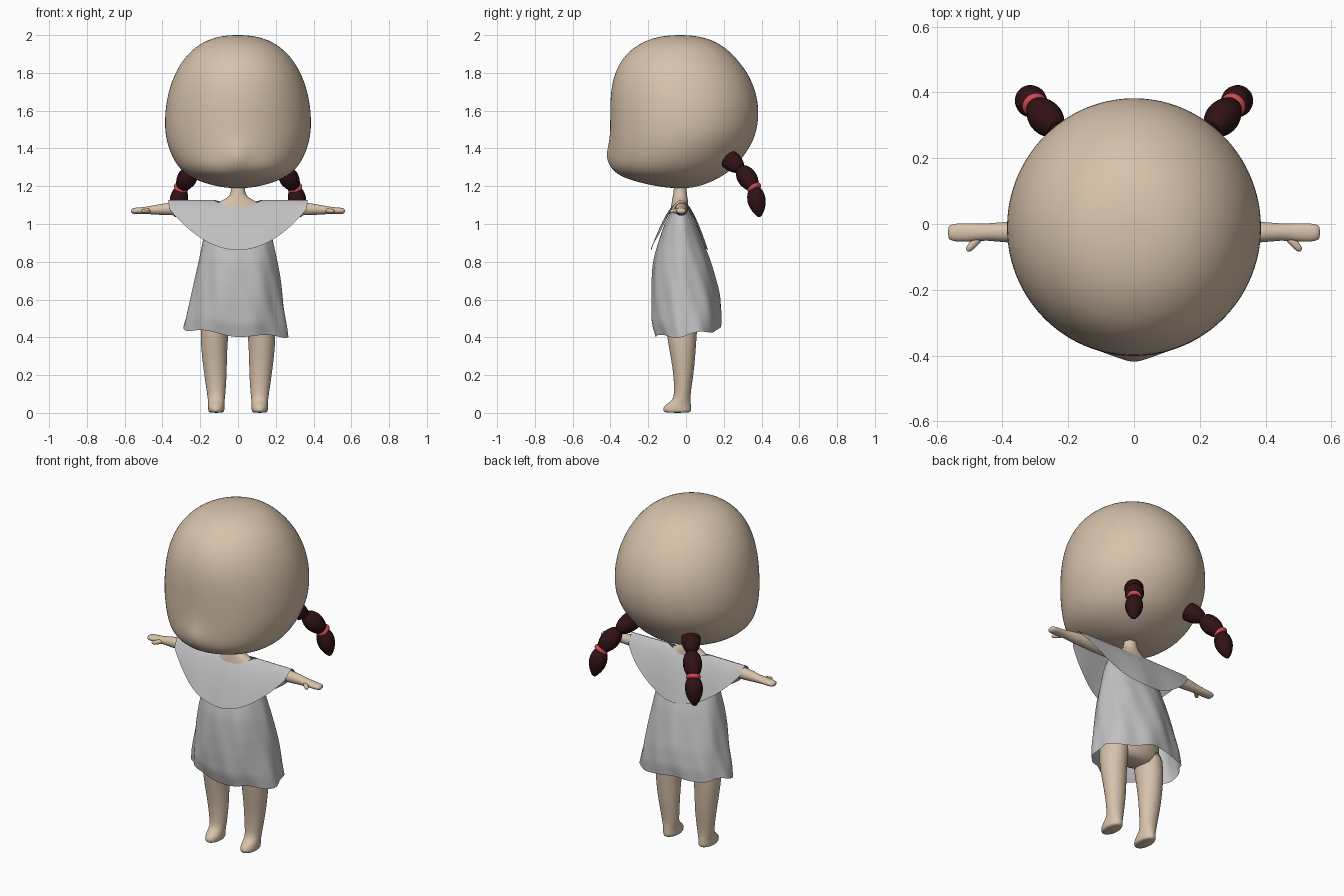
import bpy, bmesh
from math import sin, cos, pi, exp
from mathutils import Vector

cube = bpy.data.objects.get("Cube")
if cube:
    bpy.data.objects.remove(cube)


def material(name, rgb):
    m = bpy.data.materials.new(name)
    m.use_nodes = True
    m.diffuse_color = (*rgb, 1)
    bsdf = next(n for n in m.node_tree.nodes if n.type == 'BSDF_PRINCIPLED')
    bsdf.inputs["Base Color"].default_value = (*rgb, 1)
    return m


SKIN = material("skin", (0.68, 0.54, 0.41))
CLOTH = material("grey cloth", (0.53, 0.53, 0.54))
HAIR = material("dark brown hair", (0.03, 0.006, 0.007))
TIE = material("red hair tie", (0.62, 0.07, 0.09))


def loft(name, rings, mat, closed=True, caps=True, subdiv=1):
    """Skin quads between rows of points; optionally close each row and cap the ends."""
    bm = bmesh.new()
    rows = [[bm.verts.new(p) for p in ring] for ring in rings]
    n = len(rows[0])
    for a, b in zip(rows, rows[1:]):
        for i in range(n if closed else n - 1):
            j = (i + 1) % n
            bm.faces.new((a[i], a[j], b[j], b[i]))
    if caps:
        bm.faces.new(rows[0])
        bm.faces.new(rows[-1])
    bmesh.ops.remove_doubles(bm, verts=bm.verts, dist=0.0005)
    bmesh.ops.recalc_face_normals(bm, faces=bm.faces)
    mesh = bpy.data.meshes.new(name)
    bm.to_mesh(mesh)
    bm.free()
    mesh.materials.append(mat)
    mesh.polygons.foreach_set("use_smooth", [True] * len(mesh.polygons))
    ob = bpy.data.objects.new(name, mesh)
    bpy.context.collection.objects.link(ob)
    if subdiv:
        mod = ob.modifiers.new("smooth", 'SUBSURF')
        mod.levels = mod.render_levels = subdiv
    return ob


def level_ring(z, cx, hx, yf, yb, n=20):
    """Horizontal oval reaching from yf at the front to yb at the back."""
    cy, hy = (yf + yb) / 2, (yb - yf) / 2
    return [Vector((cx + hx * cos(2 * pi * i / n), cy + hy * sin(2 * pi * i / n), z))
            for i in range(n)]


def spindle(name, start, end, profile, mat):
    """Turned shape along a line; profile holds (fraction along, radius)."""
    start, end = Vector(start), Vector(end)
    axis = end - start
    side = axis.cross(Vector((0, 0, 1))).normalized()
    up = side.cross(axis).normalized()
    rings = [[start + axis * t + r * (side * cos(a) + up * sin(a))
              for a in [2 * pi * i / 14 for i in range(14)]] for t, r in profile]
    return loft(name, rings, mat)


def interpolate(table, t):
    """Linear lookup of a row of values by its first entry."""
    for a, b in zip(table, table[1:]):
        if t <= b[0]:
            f = (t - a[0]) / (b[0] - a[0])
            return [p + (q - p) * f for p, q in zip(a[1:], b[1:])]
    return table[-1][1:]


# Head: height, half width, front, back
head_profile = [
    (2.0, .03, -.06, .0), (1.995, .09, -.13, .06), (1.97, .18, -.225, .16),
    (1.9, .272, -.325, .25), (1.8, .336, -.38, .33), (1.7, .37, -.4, .372),
    (1.6, .387, -.403, .388), (1.5, .389, -.402, .378), (1.43, .377, -.402, .352),
    (1.36, .352, -.402, .308), (1.3, .317, -.395, .258), (1.25, .26, -.35, .19),
    (1.215, .175, -.23, .115), (1.195, .09, -.13, .05), (1.19, .03, -.06, .0)]
head_rings = [level_ring(z, 0, w, f, b, 40) for z, w, f, b in head_profile]
for ring in head_rings:
    for p in ring:
        if p.y < 0:
            p.y -= .032 * exp(-(p.x / .05) ** 2 - ((p.z - 1.36) / .06) ** 2)
loft("head", head_rings, SKIN, subdiv=2)

# Neck and torso: height, half width, front, back
torso = [(1.23, .036, -.065, .005), (1.17, .036, -.065, .003), (1.14, .05, -.072, .008),
         (1.12, .1, -.075, .012), (1.09, .14, -.08, .012), (1.0, .145, -.1, .035),
         (.75, .15, -.13, .07), (.55, .19, -.13, .08), (.47, .17, -.11, .07), (.44, .08, -.06, .04)]
loft("neck_and_torso", [level_ring(z, 0, w, f, b) for z, w, f, b in torso], SKIN)

# Leg and foot: height, centre, half width, front, back
leg = [(.56, .11, .08, -.12, .07), (.42, .127, .075, -.105, .058), (.3, .125, .067, -.082, .05),
       (.2, .119, .06, -.066, .04), (.1, .115, .049, -.062, .024), (.07, .115, .045, -.07, .024),
       (.05, .115, .043, -.1, .026), (.028, .115, .044, -.123, .028),
       (.008, .115, .043, -.121, .028), (.0, .115, .036, -.11, .02)]
# Arm and hand: distance out, height, half height, half depth, centre depth
arm = [(.1, 1.075, .035, .035, -.025), (.25, 1.08, .037, .037, -.025),
       (.38, 1.08, .034, .034, -.025), (.45, 1.074, .024, .025, -.024),
       (.49, 1.072, .019, .028, -.026), (.53, 1.07, .018, .029, -.026),
       (.556, 1.069, .016, .026, -.026), (.566, 1.069, .009, .017, -.026)]
for side, s in (("left", 1), ("right", -1)):
    loft(side + "_leg", [level_ring(z, s * c, w, f, b) for z, c, w, f, b in leg], SKIN)
    loft(side + "_arm", [[(s * x, y + ry * cos(pi * i / 8), z + rz * sin(pi * i / 8))
                          for i in range(16)] for x, z, rz, ry, y in arm], SKIN)
    spindle(side + "_thumb", (s * .465, -.035, 1.07), (s * .508, -.082, 1.068),
            [(0, .012), (.4, .014), (.85, .011), (1, .006)], SKIN)

    # Pigtail: three tapering locks and a tie
    joints = [(s * .165, .195, 1.37), (s * .24, .29, 1.292),
              (s * .302, .362, 1.19), (s * .33, .39, 1.035)]
    lock = [(-.03, .02), (.0, .034), (.25, .052), (.55, .056), (.85, .042), (1.05, .024)]
    tip = [(0, .032), (.15, .045), (.4, .053), (.65, .044), (.85, .026), (1, .008)]
    for k, profile in enumerate((lock, lock, tip)):
        spindle(f"{side}_pigtail_lock_{k + 1}", joints[k], joints[k + 1], profile, HAIR)
    j = Vector(joints[2])
    d = Vector((s * .005, .007, -.011))
    spindle(side + "_hair_tie", j - d, j + d,
            [(0, .03), (.15, .039), (.5, .042), (.85, .039), (1, .03)], TIE)

# Dress: fraction down, centre, half width, front, back
dress_shape = [(0, 0, .13, -.07, .015), (.12, 0, .168, -.115, .055), (.28, 0, .188, -.15, .09),
               (.42, 0, .207, -.175, .125), (.58, -.002, .227, -.184, .152),
               (.74, -.005, .244, -.187, .177), (.9, -.008, .265, -.182, .187),
               (1, -.01, .277, -.162, .18)]
dress_rings = []
for k in range(21):
    t = k / 20
    ring = level_ring(0, *interpolate(dress_shape, t), 56)
    for i, p in enumerate(ring):
        a = 2 * pi * i / 56
        hem = .432 - .02 * cos(a) + .02 * sin(a) + .01 * sin(5 * a)
        p.z = 1.08 + (hem - 1.08) * t
        fold = .006 * t * (sin(7 * a + 4 * t) + .7 * sin(12 * a - 9 * t))
        p.x += fold * cos(a)
        p.y += fold * sin(a)
    dress_rings.append(ring)
loft("dress", dress_rings, CLOTH, caps=False)

# Shoulder cape: front and back panels meeting along the shoulders, open at the neck
for name, sign, depth, dip in (("cape_front", -1, .165, .04), ("cape_back", 1, .138, .02)):
    rows = []
    for k in range(13):
        v = (k / 12) ** 1.6
        row = []
        for i in range(41):
            x = .37 * (i / 20 - 1)
            u = abs(x) / .37
            top = 1.13 - dip * max(0, 1 - (x / .13) ** 2) - .004 * u
            hem = .862 + .215 * u * u
            z = top + (hem - top) * v
            drop = max(0, 1.13 - .004 * u - z) / .268
            y = -.025 + sign * depth * drop ** .6 * (1 - .12 * u)
            y += sign * .004 * v * sin(22 * x + sign)
            row.append((x * (1 - .02 * v), y, z))
        rows.append(row)
    loft(name, rows, CLOTH, closed=False, caps=False)
